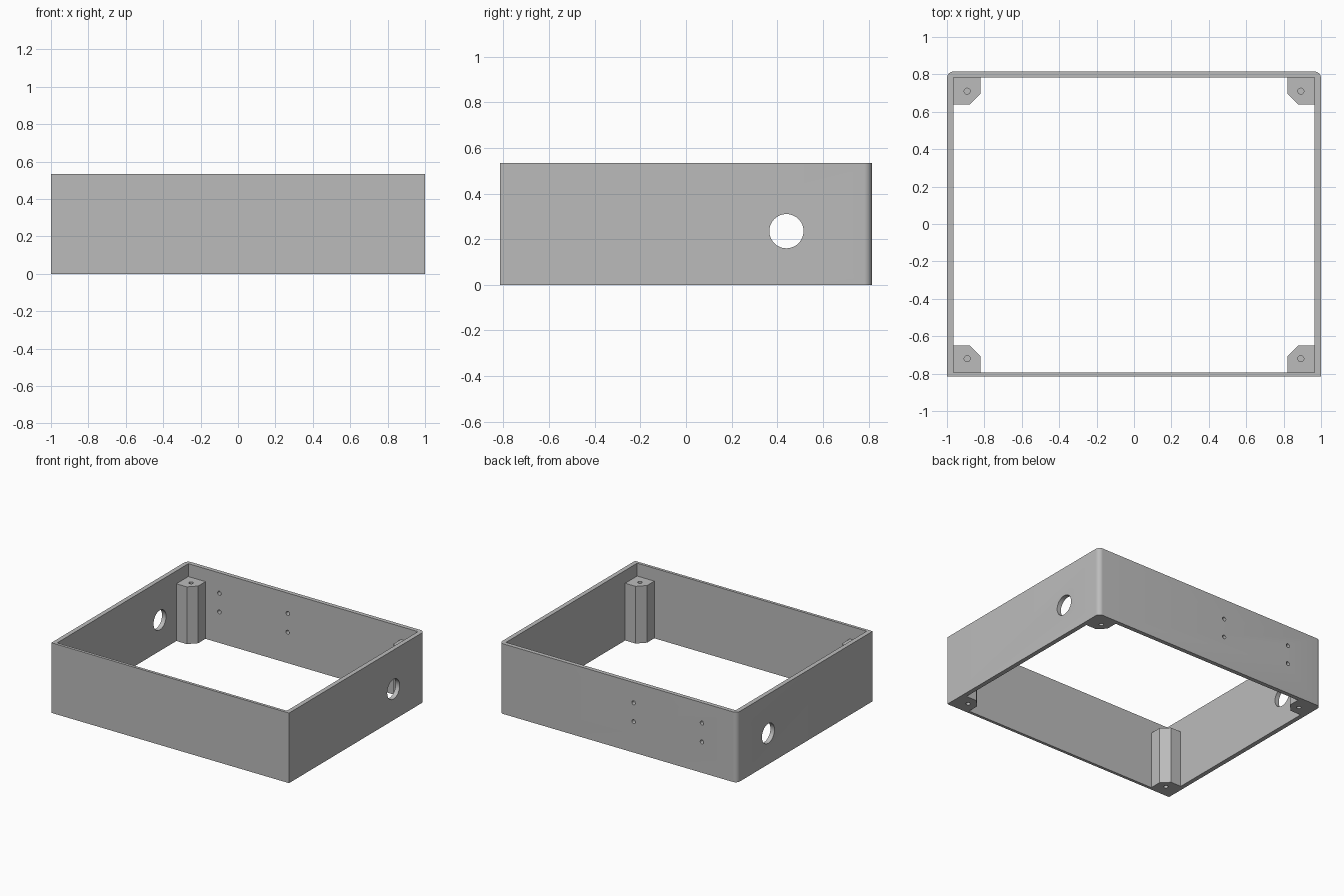
import bpy, bmesh, math
from mathutils import Matrix, Vector

if "Cube" in bpy.data.objects:
    bpy.data.objects.remove(bpy.data.objects["Cube"], do_unlink=True)

HALF_X, HALF_Y, HEIGHT = 1.0, 0.815, 0.533
INNER_X, INNER_FRONT, INNER_BACK = 0.966, -0.793, 0.783
POST_TOP = 0.435

grey = bpy.data.materials.new("plain grey")
grey.use_nodes = True
grey.diffuse_color = (0.5, 0.5, 0.5, 1)
grey.node_tree.nodes["Principled BSDF"].inputs["Base Color"].default_value = (0.5, 0.5, 0.5, 1)


def finish(name, bm):
    bmesh.ops.recalc_face_normals(bm, faces=bm.faces)
    mesh = bpy.data.meshes.new(name)
    bm.to_mesh(mesh)
    bm.free()
    mesh.materials.append(grey)
    obj = bpy.data.objects.new(name, mesh)
    bpy.context.collection.objects.link(obj)
    return obj


def prism(name, outline, z0, z1):
    bm = bmesh.new()
    base = bm.faces.new([bm.verts.new((x, y, z0)) for x, y in outline])
    side = bmesh.ops.extrude_face_region(bm, geom=[base])["geom"]
    bmesh.ops.translate(bm, vec=(0, 0, z1 - z0),
                        verts=[v for v in side if isinstance(v, bmesh.types.BMVert)])
    return finish(name, bm)


def drills(name, holes):
    """One cutter made of cylinders: (centre, axis, radius, length)."""
    bm = bmesh.new()
    for centre, axis, radius, length in holes:
        turn = Vector((0, 0, 1)).rotation_difference(Vector(axis)).to_matrix().to_4x4()
        bmesh.ops.create_cone(bm, cap_ends=True, segments=48, radius1=radius, radius2=radius,
                              depth=length, matrix=Matrix.Translation(centre) @ turn)
    return finish(name, bm)


def cut(obj, cutter):
    mod = obj.modifiers.new("cut", "BOOLEAN")
    mod.operation = "DIFFERENCE"
    mod.solver = "EXACT"
    mod.object = cutter
    bpy.context.view_layer.objects.active = obj
    bpy.ops.object.modifier_apply(modifier=mod.name)
    bpy.data.objects.remove(cutter, do_unlink=True)


def smooth(obj):
    bpy.ops.object.select_all(action="DESELECT")
    obj.select_set(True)
    bpy.context.view_layer.objects.active = obj
    bpy.ops.object.shade_smooth_by_angle(angle=math.radians(30))


# Wall frame: square front corners, rounded back corners
radius = 0.035
outline = [(-HALF_X, -HALF_Y), (HALF_X, -HALF_Y)]
for side, start in ((1, 0), (-1, 90)):
    for i in range(9):
        a = math.radians(start + i * 90 / 8)
        outline.append((side * (HALF_X - radius) + radius * math.cos(a),
                        HALF_Y - radius + radius * math.sin(a)))
frame = prism("wall_frame", outline, 0, HEIGHT)

# Open middle
opening = [(-INNER_X, INNER_FRONT), (INNER_X, INNER_FRONT),
           (INNER_X, INNER_BACK), (-INNER_X, INNER_BACK)]
cut(frame, prism("opening_cutter", opening, -0.1, HEIGHT + 0.1))

# Cable holes in both sides, small mounting holes in the back
holes = [((s, 0.44, 0.235), (1, 0, 0), 0.075, 0.2) for s in (-1, 1)]
holes += [((x, 0.8, z), (0, 1, 0), 0.015, 0.2) for x in (-0.705, -0.13) for z in (0.235, 0.378)]
cut(frame, drills("hole_cutter", holes))
smooth(frame)

# Chamfered corner posts with blind screw holes at both ends
for sx, xname in ((-1, "right"), (1, "left")):
    for wall, d, yname in ((INNER_FRONT, 1, "front"), (INNER_BACK, -1, "back")):
        steps = [(0, 0), (0.144, 0), (0.144, 0.087), (0.088, 0.144), (0, 0.144)]
        post = prism(f"{yname}_{xname}_post",
                     [(sx * (INNER_X - u), wall + d * v) for u, v in steps], 0, POST_TOP)
        centre = (sx * 0.892, wall + d * 0.073)
        cut(post, drills("screw_cutter", [((*centre, z), (0, 0, 1), 0.016, 0.2)
                                          for z in (0, POST_TOP)]))
        smooth(post)
